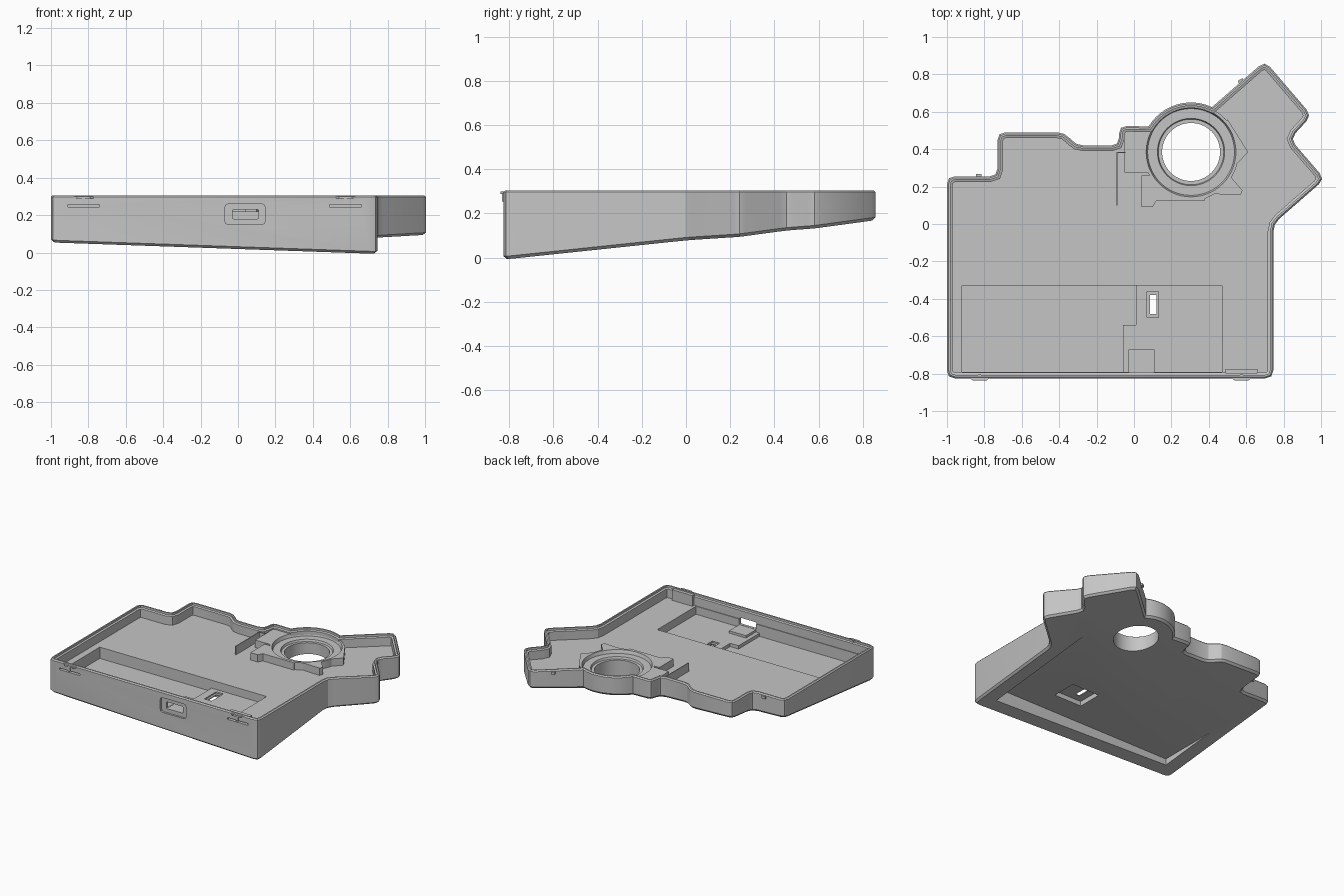
import bpy, bmesh, math
from mathutils import Vector

cube = bpy.data.objects.get("Cube")
if cube:
    bpy.data.objects.remove(cube)

grey = bpy.data.materials.new("mid_grey")
grey.use_nodes = True
grey.diffuse_color = (0.56, 0.56, 0.56, 1)
grey.node_tree.nodes["Principled BSDF"].inputs["Base Color"].default_value = (0.56, 0.56, 0.56, 1)

RIM, FLOOR, WALL = 0.305, 0.22, 0.03
CX, CY = 0.305, 0.385


def underside(p):
    return 0.104 - 0.035 * p.x + 0.105 * p.y


def inset(pts, d):
    """Mitred inward offset of a counter-clockwise outline."""
    out = []
    for i, p in enumerate(pts):
        a = (p - pts[i - 1]).normalized()
        b = (pts[(i + 1) % len(pts)] - p).normalized()
        na, nb = Vector((-a.y, a.x)), Vector((-b.y, b.x))
        out.append(p + (na + nb) * d / (1 + na.dot(nb)))
    return out


def rounded(pts, d):
    out = []
    for i, p in enumerate(pts):
        q, r = pts[i - 1], pts[(i + 1) % len(pts)]
        a, b = p + (q - p).normalized() * d, p + (r - p).normalized() * d
        out += [a, a * 0.25 + p * 0.5 + b * 0.25, b]
    return out


def loft(name, rings, closed=False):
    """Skin equal rings of 3D points; cap the ends unless closed."""
    bm = bmesh.new()
    rows = [[bm.verts.new(p) for p in ring] for ring in rings]
    n = len(rows[0])
    pairs = list(zip(rows, rows[1:])) + ([(rows[-1], rows[0])] if closed else [])
    for lo, hi in pairs:
        for i in range(n):
            j = (i + 1) % n
            bm.faces.new((lo[i], lo[j], hi[j], hi[i]))
    if not closed:
        bm.faces.new(rows[0][::-1])
        bm.faces.new(rows[-1])
    bmesh.ops.recalc_face_normals(bm, faces=bm.faces)
    me = bpy.data.meshes.new(name)
    bm.to_mesh(me)
    bm.free()
    me.materials.append(grey)
    ob = bpy.data.objects.new(name, me)
    bpy.context.collection.objects.link(ob)
    return ob


def prism(name, pts, z0, z1):
    return loft(name, [[Vector((x, y, z)) for x, y in pts] for z in (z0, z1)])


def box(name, x0, x1, y0, y1, z0, z1):
    return prism(name, [(x0, y0), (x1, y0), (x1, y1), (x0, y1)], z0, z1)


def rounded_slot(name, x0, x1, z0, z1, d, y0, y1):
    """Round-cornered block running along y."""
    pts = rounded([Vector(p) for p in ((x0, z0), (x1, z0), (x1, z1), (x0, z1))], d)
    return loft(name, [[Vector((p.x, y, p.y)) for p in pts] for y in (y0, y1)])


def circle(r, n=64):
    return [(CX + r * math.cos(math.tau * i / n), CY + r * math.sin(math.tau * i / n)) for i in range(n)]


def cut(target, cutter):
    mod = target.modifiers.new("cut", 'BOOLEAN')
    mod.operation, mod.solver, mod.object = 'DIFFERENCE', 'EXACT', cutter
    bpy.ops.object.select_all(action='DESELECT')
    bpy.context.view_layer.objects.active = target
    target.select_set(True)
    bpy.ops.object.modifier_apply(modifier=mod.name)
    bpy.data.objects.remove(cutter)


# Plan outline: straight runs with rounded corners, plus an arc round the opening
corners = [Vector(p) for p in (
    (-0.08, 0.525), (-0.08, 0.42), (-0.31, 0.42), (-0.37, 0.49), (-0.73, 0.49), (-0.73, 0.255),
    (-1, 0.255), (-1, -0.825), (0.745, -0.825), (0.745, 0), (1.02, 0.24), (0.835, 0.455),
    (0.95, 0.58), (0.7, 0.872))]
arc = [Vector((CX + 0.265 * math.cos(math.radians(65 + 7 * i)),
               CY + 0.265 * math.sin(math.radians(65 + 7 * i)))) for i in range(13)]
outline = rounded(corners + arc, 0.042)[:3 * len(corners)] + arc


def ring(d, z):
    return [Vector((p.x, p.y, z(p) if callable(z) else z)) for p in inset(outline, d)]


# Open tray with a sloping underside
tray = loft("tray", [
    ring(0.014, underside), ring(0, lambda p: underside(p) + 0.014), ring(0, RIM - 0.008),
    ring(0.008, RIM), ring(0.018, RIM), ring(0.018, RIM - 0.015),
    ring(WALL, RIM - 0.02), ring(WALL, FLOOR)])

# Pocket, underside hollow, round opening, switch slot and front port
cut(tray, box("pocket_cut", -0.92, 0.47, -0.79, -0.33, 0.135, 0.4))
cut(tray, box("hollow_cut", -0.88, 0.63, -0.71, 0.35, -0.1, 0.108))
cut(tray, prism("opening_cut", circle(0.155), -0.1, 0.5))
cut(tray, box("switch_recess_cut", 0.03, 0.26, -0.53, -0.34, 0.05, 0.143))
cut(tray, box("switch_slot_cut", 0.085, 0.12, -0.48, -0.38, 0.0, 0.4))
cut(tray, rounded_slot("port_recess_cut", -0.07, 0.145, 0.15, 0.26, 0.02, -0.9, -0.81))
cut(tray, rounded_slot("port_cut", -0.03, 0.11, 0.18, 0.23, 0.008, -0.9, -0.7))

# Raised half of the pocket floor with its switch frame and port shelf
step = prism("pocket_step", [(-0.06, -0.79), (0.47, -0.79), (0.47, -0.33), (0.01, -0.33),
                             (0.01, -0.54), (-0.06, -0.54)], 0.13, 0.16)
cut(step, box("step_recess_cut", 0.03, 0.26, -0.53, -0.34, 0.05, 0.143))
cut(step, box("frame_cut", 0.07, 0.13, -0.5, -0.36, 0.15, 0.4))
cut(step, box("step_slot_cut", 0.085, 0.12, -0.48, -0.38, 0, 0.4))
box("port_shelf", -0.03, 0.11, -0.795, -0.67, 0.155, 0.178)

# Stepped collar round the opening
profile = [(0.155, 0.19), (0.155, 0.235), (0.175, 0.235), (0.18, 0.25), (0.232, 0.25),
           (0.24, 0.275), (0.255, 0.275), (0.255, 0.19)]
collar = loft("collar", [[Vector((x, y, z)) for x, y in circle(r)] for r, z in profile], True)

# Raised supports against the collar
supports = {
    "side_support": [(-0.05, 0.275), (0.09, 0.275), (0.09, 0.5), (-0.05, 0.5)],
    "front_support": [(0.04, 0.09), (0.1, 0.09), (0.12, 0.125), (0.38, 0.125), (0.36, 0.2),
                      (0.12, 0.26), (0.04, 0.26)],
    "corner_support": [(0.36, 0.125), (0.43, 0.16), (0.57, 0.155), (0.58, 0.18), (0.51, 0.26),
                       (0.44, 0.2)],
    "wedge_support": [(0.54, 0.31), (0.61, 0.385), (0.5, 0.56), (0.48, 0.45)]}
for name, pts in supports.items():
    cut(prism(name, pts, 0.2, 0.275), prism("support_cut", circle(0.24), 0, 0.5))
box("fence_wall", -0.093, -0.087, 0.1, 0.385, 0.2, 0.285)
box("fence_return", -0.09, -0.045, 0.379, 0.385, 0.2, 0.285)

# Front clips: slot in the wall below a stem and a curved tab
for side, x in (("right", -0.825), ("left", 0.575)):
    cut(tray, box("clip_slot_cut", x - 0.085, x + 0.085, -0.9, -0.8, 0.243, 0.256))
    box(side + "_clip_stem", x - 0.008, x + 0.008, -0.832, -0.805, 0.254, 0.3)
    prism(side + "_clip_tab", [(x - 0.065, -0.815), (x - 0.035, -0.838), (x + 0.035, -0.838),
                               (x + 0.065, -0.815)], 0.288, 0.3)
box("left_clip_back", 0.49, 0.66, -0.8, -0.775, 0.21, 0.3)

# Small catches on the back walls
box("right_back_catch", -0.845, -0.815, 0.24, 0.268, 0.275, 0.295)
prism("left_back_catch", [(0.565, 0.745), (0.59, 0.765), (0.58, 0.78), (0.555, 0.765)], 0.275, 0.295)

# Smooth only the gently curved surfaces
for ob in (tray, collar):
    bpy.ops.object.select_all(action='DESELECT')
    bpy.context.view_layer.objects.active = ob
    ob.select_set(True)
    bpy.ops.object.shade_smooth_by_angle(angle=math.radians(25))
